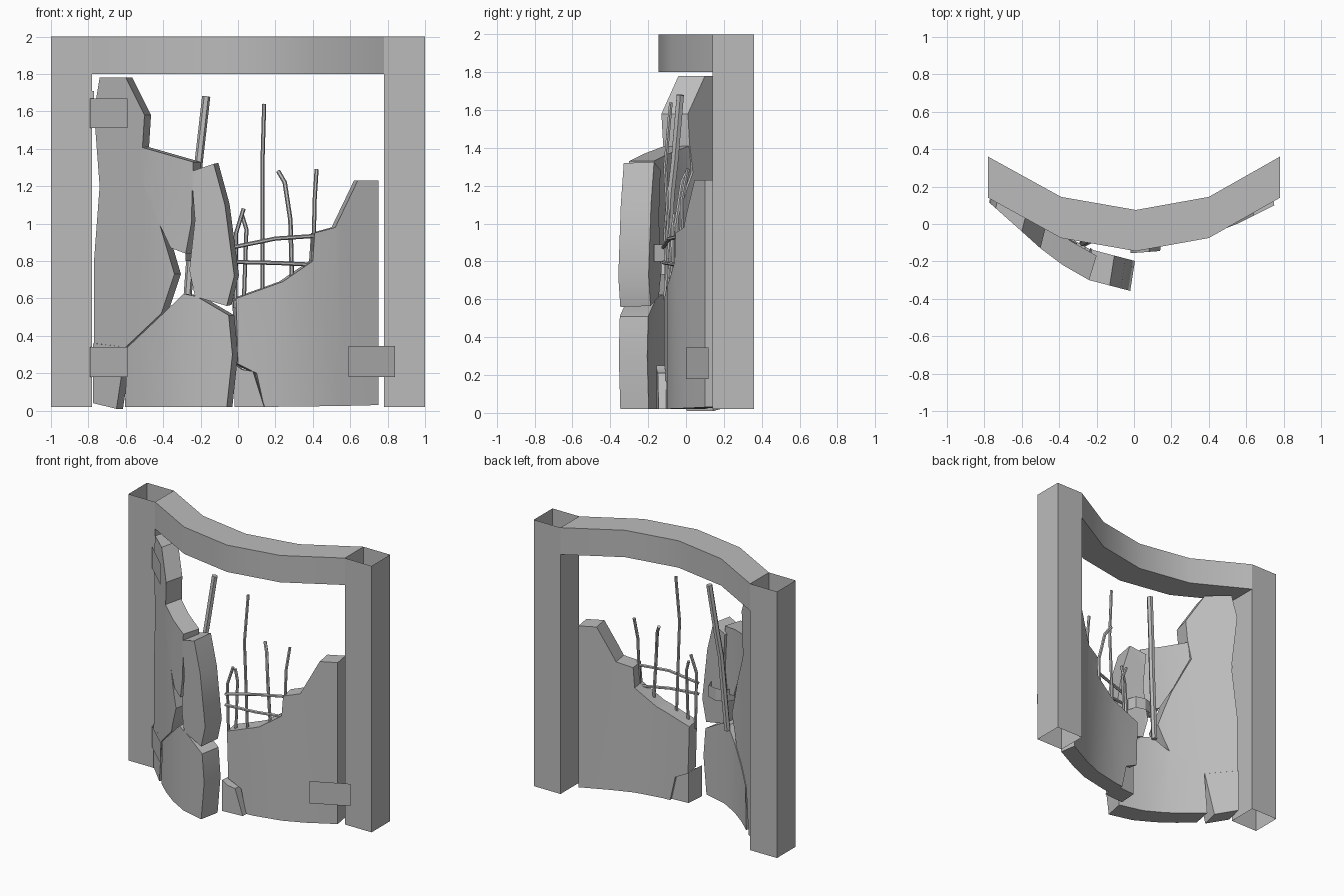
import bpy, bmesh, math
from mathutils import Vector

cube = bpy.data.objects.get("Cube")
if cube:
    bpy.data.objects.remove(cube, do_unlink=True)

concrete = bpy.data.materials.new("grey concrete")
concrete.use_nodes = True
GREY = (0.5, 0.5, 0.5, 1)
concrete.diffuse_color = GREY
concrete.node_tree.nodes["Principled BSDF"].inputs["Base Color"].default_value = GREY


def finish(bm, name, smooth=True):
    mesh = bpy.data.meshes.new(name)
    bm.to_mesh(mesh)
    bm.free()
    mesh.materials.append(concrete)
    obj = bpy.data.objects.new(name, mesh)
    bpy.context.collection.objects.link(obj)
    if smooth:
        bpy.ops.object.select_all(action='DESELECT')
        obj.select_set(True)
        bpy.context.view_layer.objects.active = obj
        bpy.ops.object.shade_smooth_by_angle(angle=math.radians(30))
    return obj


def curve_y(knots, x):
    """Depth of a plan curve at x, extended past its ends."""
    i = 0
    while i < len(knots) - 2 and x > knots[i + 1][0]:
        i += 1
    (x0, y0), (x1, y1) = knots[i], knots[i + 1]
    return y0 + (y1 - y0) * (x - x0) / (x1 - x0)


def slab(name, outline, knots, shift, offset=0.0):
    """Front outline bent along a plan curve and thickened towards the back."""
    bm = bmesh.new()
    bm.faces.new([bm.verts.new((x, 0, z)) for x, z in outline])
    for x, _ in knots[1:-1]:
        bmesh.ops.bisect_plane(bm, geom=bm.verts[:] + bm.edges[:] + bm.faces[:],
                               plane_co=(x, 0, 0), plane_no=(1, 0, 0), dist=0.004)
    for v in bm.verts:
        v.co.y = curve_y(knots, v.co.x) + offset
    grown = bmesh.ops.extrude_face_region(bm, geom=bm.faces[:], use_keep_orig=True)
    for v in grown["geom"]:
        if isinstance(v, bmesh.types.BMVert):
            v.co += Vector(shift)
    bmesh.ops.triangulate(bm, faces=bm.faces[:])
    bmesh.ops.recalc_face_normals(bm, faces=bm.faces[:])
    return finish(bm, name)


def ribbon(name, plan, z0, z1, closed=False):
    """Upright sheet following a plan path."""
    bm = bmesh.new()
    low = [bm.verts.new((x, y, z0)) for x, y in plan]
    high = [bm.verts.new((x, y, z1)) for x, y in plan]
    n = len(plan)
    for i in range(n if closed else n - 1):
        j = (i + 1) % n
        bm.faces.new((low[i], low[j], high[j], high[i]))
    return finish(bm, name, smooth=False)


def bar(name, points, radius):
    """Bent reinforcing rod with six sides."""
    bm = bmesh.new()
    pts = [Vector(p) for p in points]
    rings = []
    for i, p in enumerate(pts):
        along = (pts[min(i + 1, len(pts) - 1)] - pts[max(i - 1, 0)]).normalized()
        u = along.cross(Vector((0, 1, 0))).normalized()
        w = along.cross(u)
        rings.append([bm.verts.new(p + radius * (u * math.cos(a) + w * math.sin(a)))
                      for a in (k * math.tau / 6 for k in range(6))])
    for a, b in zip(rings, rings[1:]):
        for k in range(6):
            m = (k + 1) % 6
            bm.faces.new((a[k], a[m], b[m], b[k]))
    bm.faces.new(rings[0])
    bm.faces.new(rings[-1])
    bmesh.ops.recalc_face_normals(bm, faces=bm.faces[:])
    return finish(bm, name)


# Hollow, open-ended posts
for side, s in (("left", 1), ("right", -1)):
    corners = [(0.78 * s, 0.14), (s, 0.14), (s, 0.36), (0.78 * s, 0.36)]
    ribbon(side + "_post", corners[::s], 0.02, 2, closed=True)

# Curved lintel between the posts
ARC = [(-0.78, 0.14), (-0.39, -0.075), (0.01, -0.145), (0.4, -0.075), (0.78, 0.14)]
bm = bmesh.new()
sections = [[bm.verts.new((x, y + d, z)) for d, z in ((0, 1.8), (0.22, 1.8), (0.22, 2), (0, 2))]
            for x, y in ARC]
for a, b in zip(sections, sections[1:]):
    for k in range(4):
        m = (k + 1) % 4
        bm.faces.new((a[k], a[m], b[m], b[k]))
bmesh.ops.recalc_face_normals(bm, faces=bm.faces[:])
finish(bm, "lintel")

# Left wall of the frame opening, broken but standing
EAST = [(0, -0.115), (0.2, -0.1), (0.4, -0.06), (0.55, 0.0), (0.75, 0.1)]
slab("left_wall", [(0.14, 0.02), (0.1, 0.2), (0.0, 0.25), (-0.01, 0.6), (0.24, 0.69),
                   (0.4, 0.8), (0.41, 0.95), (0.52, 0.98), (0.64, 1.23), (0.75, 1.23),
                   (0.75, 0.03), (0.55, 0.025)], EAST, (-0.02, 0.12, 0))
slab("loose_corner_block", [(-0.02, 0.02), (0.14, 0.02), (0.08, 0.21), (0.02, 0.22), (-0.02, 0.25)],
     EAST, (0.01, 0.14, 0), -0.04)

# Right wall, split into slabs and swung forward
WEST = [(-0.78, 0.12), (-0.6, -0.04), (-0.5, -0.13), (-0.38, -0.22), (-0.24, -0.3), (-0.03, -0.355)]
BACK = (0.035, 0.14, 0)
slab("tall_slab", [(-0.74, 1.78), (-0.6, 1.78), (-0.5, 1.58), (-0.51, 1.42), (-0.53, 1.27),
                   (-0.42, 1.0), (-0.34, 0.73), (-0.41, 0.52), (-0.6, 0.34), (-0.77, 0.36),
                   (-0.77, 0.8), (-0.74, 1.2), (-0.77, 1.6)], WEST, BACK)
slab("foot_fragment", [(-0.775, 0.36), (-0.6, 0.34), (-0.65, 0.01), (-0.775, 0.04)], WEST, BACK)
slab("upper_chunk", [(-0.52, 1.41), (-0.24, 1.33), (-0.25, 1.0), (-0.28, 0.84), (-0.36, 0.87),
                     (-0.44, 1.04), (-0.53, 1.27)], WEST, (0.04, 0.13, 0))
slab("front_chunk", [(-0.25, 1.28), (-0.13, 1.32), (-0.07, 1.1), (-0.02, 0.72), (-0.06, 0.56),
                     (-0.23, 0.61), (-0.26, 0.75), (-0.23, 1.02)], WEST, (0.025, 0.16, 0.005))
slab("lower_chunk", [(-0.605, 0.02), (-0.59, 0.34), (-0.4, 0.52), (-0.29, 0.625), (-0.22, 0.61),
                     (-0.05, 0.51), (-0.03, 0.3), (-0.06, 0.02)], WEST, (0.03, 0.15, 0))

# Thin hinge plates on the walls and posts
ribbon("right_upper_wall_plate", [(-0.79, 0.12), (-0.59, -0.065)], 1.51, 1.67)
ribbon("right_lower_wall_plate", [(-0.79, 0.12), (-0.59, -0.065)], 0.18, 0.34)
ribbon("right_upper_post_plate", [(-0.95, 0.135), (-0.77, 0.135)], 1.635, 1.71)
ribbon("right_lower_post_plate", [(-0.95, 0.135), (-0.78, 0.135)], 0.31, 0.39)
ribbon("left_lower_wall_plate", [(0.59, 0.0), (0.84, 0.12)], 0.18, 0.345)
ribbon("left_lower_post_plate", [(0.81, 0.135), (1, 0.135)], 0.31, 0.39)

# Bent reinforcing bars
bar("thick_bar", [(-0.17, -0.03, 1.68), (-0.21, -0.06, 1.33), (-0.23, -0.08, 1.15),
                  (-0.27, -0.1, 0.6)], 0.022)
bar("tall_bar", [(0.14, -0.08, 1.64), (0.13, -0.11, 1.3), (0.13, -0.07, 0.55)], 0.011)
bar("hooked_bar", [(0.215, 0.01, 1.28), (0.25, -0.02, 1.22), (0.28, -0.05, 1.02),
                   (0.29, -0.03, 0.65)], 0.012)
bar("end_bar", [(0.42, 0.01, 1.29), (0.41, -0.02, 1.13), (0.4, -0.03, 0.7)], 0.011)
bar("short_bar", [(0.03, -0.1, 1.08), (-0.01, -0.11, 0.95), (-0.015, -0.09, 0.55)], 0.011)
bar("short_rear_bar", [(0.02, -0.06, 1.05), (0.045, -0.07, 0.97), (0.03, -0.07, 0.55)], 0.011)
bar("upper_cross_bar", [(-0.02, -0.12, 0.875), (0.2, -0.09, 0.92), (0.42, -0.02, 0.935)], 0.011)
bar("lower_cross_bar", [(-0.02, -0.12, 0.795), (0.2, -0.09, 0.79), (0.41, -0.02, 0.78)], 0.011)

# Loose curled strap behind the front chunk
ribbon("curled_strap", [(-0.28, -0.17), (-0.25, -0.11), (-0.18, -0.09), (-0.11, -0.11),
                        (-0.09, -0.17)], 0.8, 0.89)
